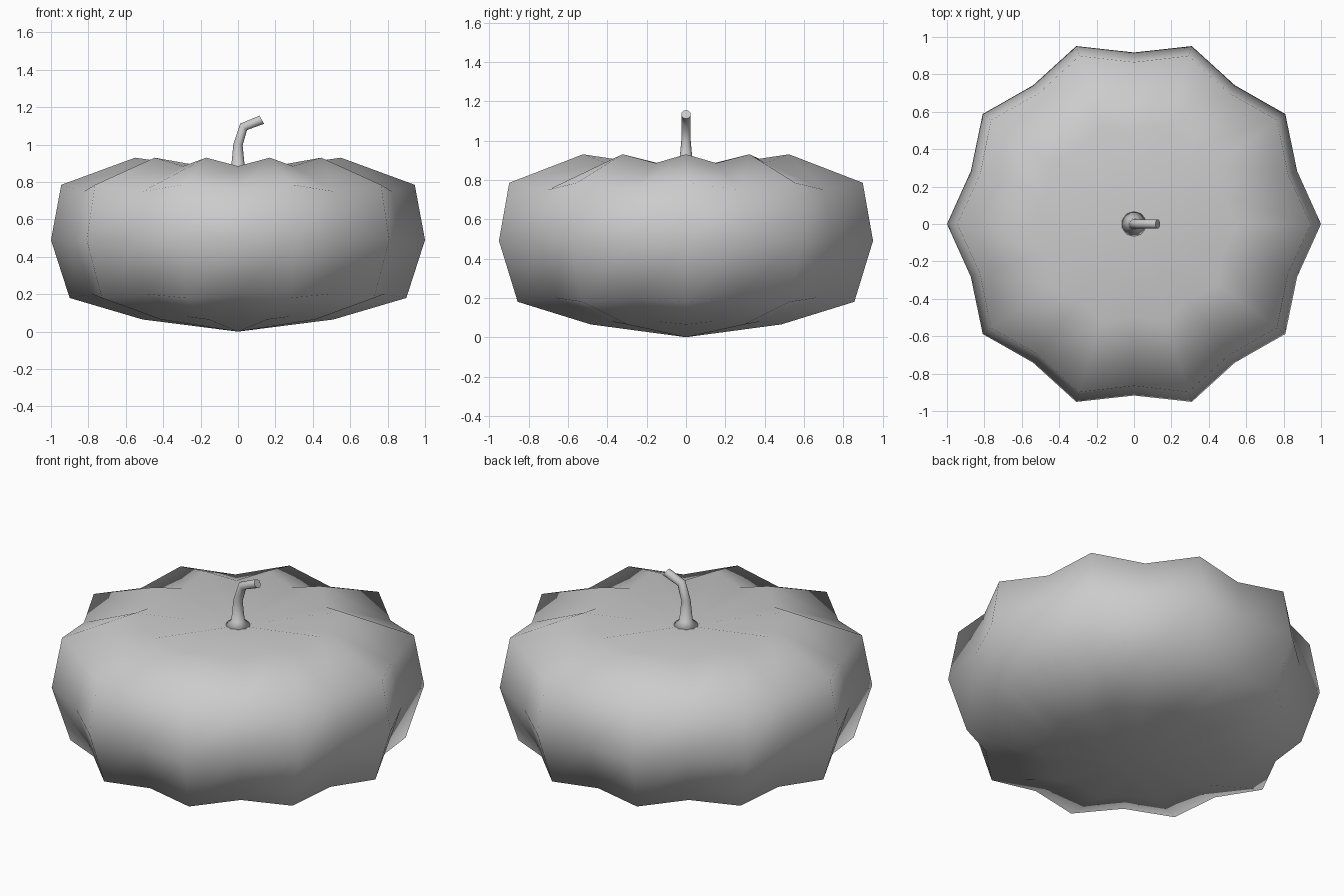
import bpy, bmesh
from math import sin, cos, pi
from mathutils import Vector, Matrix

old = bpy.data.objects.get("Cube")
if old:
    bpy.data.objects.remove(old, do_unlink=True)

grey = bpy.data.materials.new("plain grey")
grey.use_nodes = True
grey.diffuse_color = (0.6, 0.6, 0.6, 1)
grey.node_tree.nodes["Principled BSDF"].inputs["Base Color"].default_value = (0.6, 0.6, 0.6, 1)


def loft(name, rings, start=None, end=None):
    """Skin a stack of equal rings; close each end with a point fan or a flat cap."""
    bm = bmesh.new()
    loops = [[bm.verts.new(p) for p in ring] for ring in rings]
    n = len(loops[0])
    for a, b in zip(loops, loops[1:]):
        for i in range(n):
            j = (i + 1) % n
            bm.faces.new((a[i], a[j], b[j], b[i]))
    for loop, tip in ((loops[0][::-1], start), (loops[-1], end)):
        if tip is None:
            bm.faces.new(loop)
        else:
            v = bm.verts.new(tip)
            for i in range(n):
                bm.faces.new((loop[i], loop[(i + 1) % n], v))
    bmesh.ops.recalc_face_normals(bm, faces=bm.faces)
    for f in bm.faces:
        f.smooth = True
    mesh = bpy.data.meshes.new(name)
    bm.to_mesh(mesh)
    bm.free()
    mesh.materials.append(grey)
    obj = bpy.data.objects.new(name, mesh)
    bpy.context.collection.objects.link(obj)
    return obj


# Ribbed body: ten lobes, each row holds (radius, height) for ridge and groove
LOBES = 10
profile = [
    ((0.51, 0.065), (0.47, 0.08)),
    ((0.90, 0.18), (0.82, 0.20)),
    ((1.00, 0.49), (0.917, 0.49)),
    ((0.945, 0.785), (0.865, 0.75)),
    ((0.55, 0.93), (0.50, 0.885)),
]
body_rings = []
for row in profile:
    ring = []
    for i in range(2 * LOBES):
        r, z = row[i % 2]
        a = pi * i / LOBES
        ring.append((r * cos(a), r * sin(a), z))
    body_rings.append(ring)
loft("pumpkin_body", body_rings, start=(0, 0, 0), end=(0, 0, 0.85))

# Bent stem: (x, z, radius, tilt) along its path, flared at the base
SIDES = 10
path = [
    (0.0, 0.85, 0.075, 0.0),
    (0.0, 0.885, 0.036, 0.0),
    (0.0, 1.0, 0.025, 0.15),
    (0.03, 1.095, 0.025, 0.75),
    (0.127, 1.133, 0.025, 1.05),
]
stem_rings = []
for x, z, r, tilt in path:
    turn = Matrix.Rotation(tilt, 3, 'Y')
    stem_rings.append([Vector((x, 0, z)) + turn @ Vector((r * cos(2 * pi * i / SIDES),
                      r * sin(2 * pi * i / SIDES), 0)) for i in range(SIDES)])
stem = loft("stem", stem_rings, start=(0, 0, 0.84))
# Crisp flat tip
stem.data.polygons[SIDES * (len(path) - 1) + SIDES].use_smooth = False
